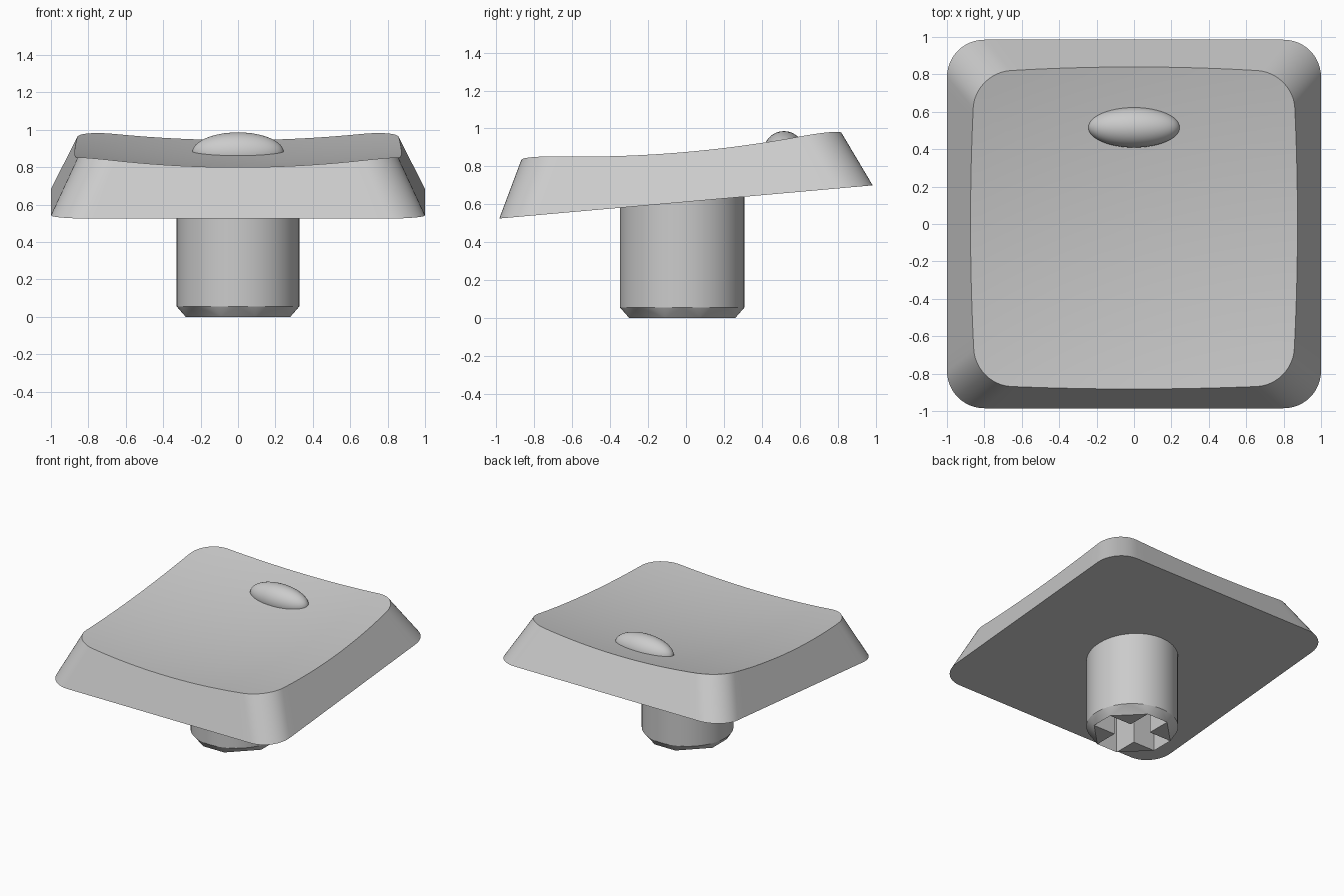
import bpy, bmesh, math
from mathutils import Vector, Matrix

cube = bpy.data.objects.get("Cube")
if cube:
    bpy.data.objects.remove(cube, do_unlink=True)

GREY = (0.6, 0.6, 0.6, 1.0)
grey = bpy.data.materials.new("light grey plastic")
grey.use_nodes = True
grey.diffuse_color = GREY
grey.node_tree.nodes["Principled BSDF"].inputs["Base Color"].default_value = GREY


def finish(bm, name):
    """Turn a bmesh into a smooth, sharp-edged object."""
    bmesh.ops.recalc_face_normals(bm, faces=bm.faces)
    mesh = bpy.data.meshes.new(name)
    bm.to_mesh(mesh)
    bm.free()
    mesh.materials.append(grey)
    obj = bpy.data.objects.new(name, mesh)
    bpy.context.collection.objects.link(obj)
    bpy.ops.object.select_all(action='DESELECT')
    obj.select_set(True)
    bpy.context.view_layer.objects.active = obj
    bpy.ops.object.shade_smooth_by_angle(angle=math.radians(30))
    return obj


def bridge(bm, lower, upper):
    n = len(lower)
    for i in range(n):
        j = (i + 1) % n
        bm.faces.new((lower[i], lower[j], upper[j], upper[i]))


# Cap: tapered rounded block on a tilted base, cut by a shallow dish
HALF_X, HALF_Y, RADIUS, TAPER = 1.0, 0.989, 0.2, 0.48
ARC, SIDE, RINGS = 12, 20, 16
tilt = Matrix.Translation((0, 0, 0.6125)) @ Matrix.Rotation(math.atan(0.0888), 4, 'X')


def dish(x, y):
    return 0.811 + 0.088 * y + 0.085 * (x * x + y * y)


def outline_rules():
    """Each point is a mix of corner centres plus an arc offset."""
    signs = [(1, 1), (-1, 1), (-1, -1), (1, -1)]
    for q, s in enumerate(signs):
        for k in range(ARC + 1):
            a = math.pi / 2 * (q + k / ARC)
            yield s, (math.cos(a), math.sin(a))
        t = signs[(q + 1) % 4]
        for k in range(1, SIDE):
            f = k / SIDE
            mix = (s[0] + (t[0] - s[0]) * f, s[1] + (t[1] - s[1]) * f)
            yield mix, (math.cos(a), math.sin(a))


def side_point(rule, h):
    (sx, sy), (ox, oy) = rule
    inset = RADIUS + TAPER * h
    return tilt @ Vector((sx * (HALF_X - inset) + ox * RADIUS,
                          sy * (HALF_Y - inset) + oy * RADIUS, h))


def rim_point(rule):
    h = 0.25
    for _ in range(20):
        p = side_point(rule, h)
        h += dish(p.x, p.y) - p.z
    return side_point(rule, h)


bm = bmesh.new()
rules = list(outline_rules())
base = [bm.verts.new(side_point(r, 0)) for r in rules]
rim = [rim_point(r) for r in rules]
bm.faces.new(base)
last = base
for k in range(RINGS):
    f = 1 - k / RINGS
    ring = [bm.verts.new((p.x * f, p.y * f, dish(p.x * f, p.y * f))) for p in rim]
    bridge(bm, last, ring)
    last = ring
centre = bm.verts.new((0, 0, dish(0, 0)))
for i, v in enumerate(last):
    bm.faces.new((v, last[(i + 1) % len(last)], centre))
finish(bm, "cap")

# Stem: round post whose chamfer narrows to an octagon with a cross socket
POST, ARM, SLOT, DEPTH, SEGMENTS = 0.328, 0.28, 0.09, 0.42, 64
bm = bmesh.new()
for z in (0.055, 0.68):
    bmesh.ops.create_circle(bm, segments=SEGMENTS, radius=POST,
                            matrix=Matrix.Translation((0, 0, z)))
cross = []
for q in range(4):
    turn = Matrix.Rotation(math.pi / 2 * q, 3, 'Z')
    cross += [bm.verts.new(turn @ Vector(c))
              for c in ((ARM, -SLOT, 0), (ARM, SLOT, 0))]
bmesh.ops.convex_hull(bm, input=bm.verts[:])
flat = [f for f in bm.faces if all(v.co.z < 0.001 for v in f.verts)]
bmesh.ops.delete(bm, geom=flat, context='FACES_ONLY')
inner = [e for e in bm.edges if not e.link_faces]
bmesh.ops.delete(bm, geom=inner, context='EDGES')

# Four bottom lands and the socket walls
socket = []
for q in range(4):
    first, second = cross[2 * q], cross[2 * q + 1]
    following = cross[(2 * q + 2) % 8]
    corner = bm.verts.new(Matrix.Rotation(math.pi / 2 * q, 3, 'Z') @ Vector((SLOT, SLOT, 0)))
    bm.faces.new((second, corner, following))
    socket += [first, second, corner]
roof = [bm.verts.new(v.co + Vector((0, 0, DEPTH))) for v in socket]
bridge(bm, socket, roof)
bm.faces.new(roof)
stem = finish(bm, "stem")
stem.location.y = -0.02

# Raised oval marker on the dish
bm = bmesh.new()
bmesh.ops.create_uvsphere(bm, u_segments=48, v_segments=24, radius=1,
                          matrix=Matrix.Diagonal((0.245, 0.108, 0.108, 1)))
marker = finish(bm, "oval_marker")
marker.location = (0, 0.517, 0.878)
